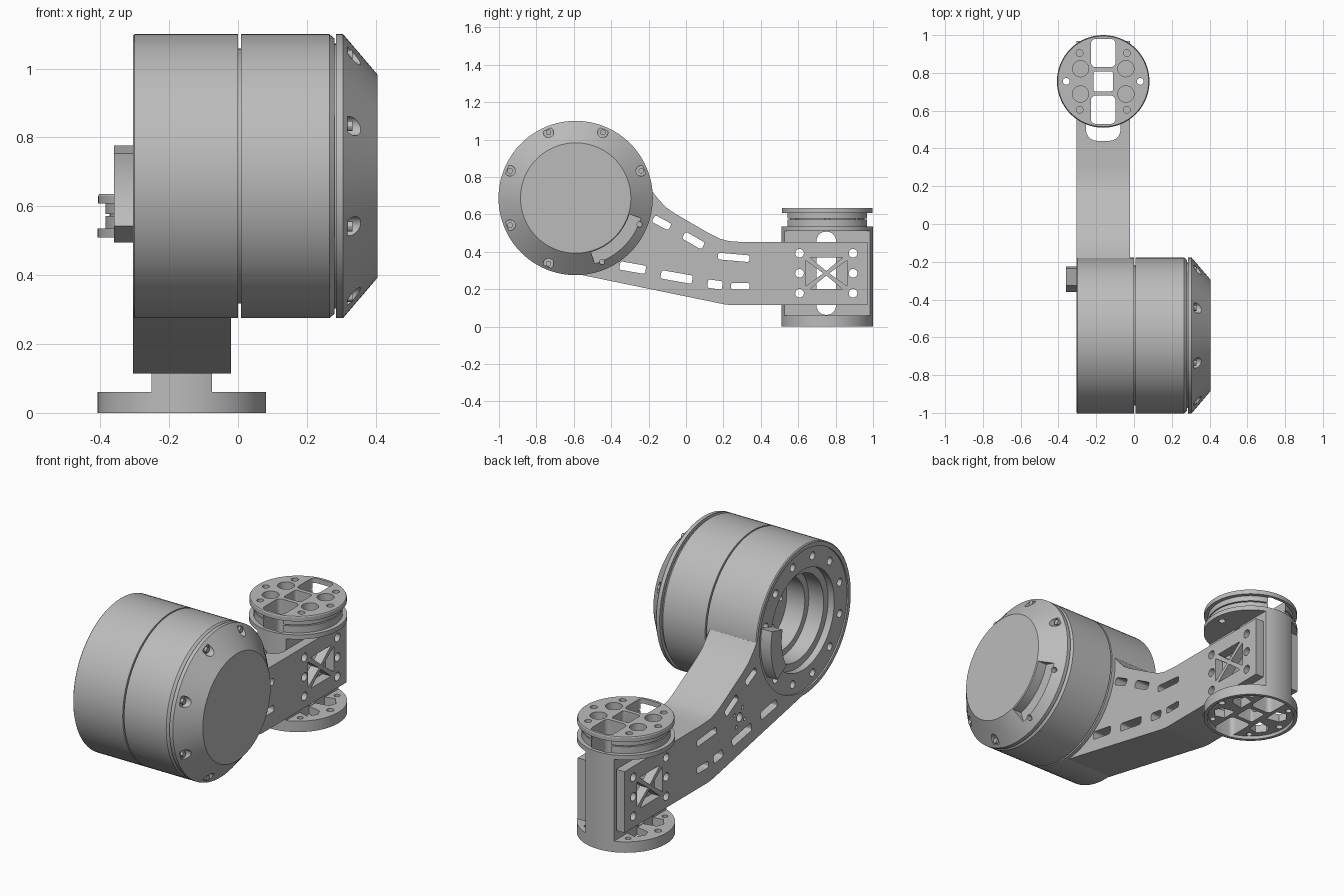
import bpy, bmesh
from math import sin, cos, radians, pi
from mathutils import Matrix, Vector

cube = bpy.data.objects.get("Cube")
if cube:
    bpy.data.objects.remove(cube, do_unlink=True)

grey = bpy.data.materials.new("machined_grey")
grey.use_nodes = True
tone = (0.5, 0.5, 0.5, 1)
grey.diffuse_color = tone
grey.node_tree.nodes["Principled BSDF"].inputs["Base Color"].default_value = tone

MY, MZ = -0.59, 0.6875      # motor axis
CX, CY = -0.163, 0.755      # column axis


def finish(name, bm):
    bmesh.ops.recalc_face_normals(bm, faces=bm.faces)
    mesh = bpy.data.meshes.new(name)
    bm.to_mesh(mesh)
    bm.free()
    ob = bpy.data.objects.new(name, mesh)
    bpy.context.collection.objects.link(ob)
    mesh.materials.append(grey)
    return ob


def polar(a, r, c=(MY, MZ)):
    return c[0] + r * cos(radians(a)), c[1] + r * sin(radians(a))


def circle(c, r, n=24):
    return [polar(360 * i / n, r, c) for i in range(n)]


def arc(a, b, r, c=(MY, MZ), n=16):
    return [polar(a + (b - a) * i / n, r, c) for i in range(n + 1)]


def sector(a, b, r0, r1, c=(MY, MZ)):
    return arc(a, b, r1, c) + arc(b, a, r0, c)


def slot(c, w, h, r, tilt=0):
    """Rounded rectangle, turned by tilt degrees."""
    pts = []
    for k, (sx, sy) in enumerate([(1, 1), (-1, 1), (-1, -1), (1, -1)]):
        pts += arc(90 * k, 90 * k + 90, r, (sx * (w / 2 - r), sy * (h / 2 - r)), 5)
    t = radians(tilt)
    return [(c[0] + u * cos(t) - v * sin(t), c[1] + u * sin(t) + v * cos(t)) for u, v in pts]


def prisms(name, shapes, axis, lo, hi):
    """Extrude flat outlines along x (outline in y, z) or z (outline in x, y)."""
    bm = bmesh.new()
    for pts in shapes:
        rows = []
        for d in (lo, hi):
            rows.append([bm.verts.new((d, u, v) if axis == "x" else (u, v, d)) for u, v in pts])
        bm.faces.new(rows[0])
        bm.faces.new(rows[1])
        for i in range(len(pts)):
            j = (i + 1) % len(pts)
            bm.faces.new((rows[0][i], rows[0][j], rows[1][j], rows[1][i]))
    return finish(name, bm)


def lathe(name, profile, axis, steps=96):
    """Turn a (distance along axis, radius) profile into a solid."""
    bm = bmesh.new()
    verts = [bm.verts.new((r, 0, d)) for d, r in profile]
    edges = [bm.edges.new(p) for p in zip(verts, verts[1:])]
    bmesh.ops.spin(bm, geom=verts + edges, cent=(0, 0, 0), axis=(0, 0, 1),
                   angle=2 * pi, steps=steps, use_duplicate=False)
    bmesh.ops.remove_doubles(bm, verts=bm.verts, dist=1e-5)
    if axis == "x":
        m = Matrix.Translation((0, MY, MZ)) @ Matrix.Rotation(pi / 2, 4, "Y")
    else:
        m = Matrix.Translation((CX, CY, 0))
    bmesh.ops.transform(bm, matrix=m, verts=bm.verts)
    return finish(name, bm)


def cut(target, shapes, axis, lo, hi):
    cutter = prisms("cutter", shapes, axis, lo, hi)
    cutter.hide_render = True
    mod = target.modifiers.new("cut", "BOOLEAN")
    mod.operation, mod.solver, mod.object = "DIFFERENCE", "EXACT", cutter
    bpy.context.view_layer.objects.active = target
    bpy.ops.object.modifier_apply(modifier=mod.name)
    bpy.data.objects.remove(cutter, do_unlink=True)


# Motor housing with stepped bore on one side and conical cap on the other
housing = lathe("motor_housing", [
    (-.06, 0), (-.06, .2), (-.17, .2), (-.17, .235), (-.26, .235), (-.26, .275),
    (-.297, .275), (-.297, .385), (-.305, .385), (-.305, .407), (-.3, .4125),
    (0, .4125), (0, .37), (.008, .37), (.008, .4125), (.265, .4125), (.28, .4),
    (.28, .385), (.285, .385), (.285, .4125), (.305, .4125), (.405, .295), (.405, 0)], "x")
cap_bolts = [22.5 + 45 * k for k in range(8)]
cut(housing, [sector(-74, -17, .3, .45)], "x", .345, .5)
cut(housing, [circle(polar(a, .38), .028) for a in cap_bolts if a not in (292.5, 337.5)], "x", .318, .5)
cut(housing, [circle(polar(a, .37), .014) for a in (292.5, 337.5)], "x", .315, .5)
cut(housing, [circle(polar(30 * k + 15, .333), .021) for k in range(12)], "x", -.4, -.27)
cut(housing, [circle(polar(60 * k, .15), .013) for k in range(6)], "x", -.1, -.045)
prisms("cap_bolt_heads", [circle(polar(a, .38), .015, 12) for a in cap_bolts
                          if a not in (292.5, 337.5)], "x", .31, .332)

# Cable connector on the bore ring
prisms("connector", [sector(-32, 14, .272, .365)], "x", -.36, -.29)

# Arm, forked around the column
outline = [(-.15, .685), (-.11, .64), (-.06, .605), (.13, .495), (.18, .47), (.23, .457),
           (.3, .452), (.97, .452), (.97, .115), (.24, .115), (.2, .12)]
arm = prisms("arm", [outline + arc(-100, 8, .397)], "x", -.305, -.02)
cut(arm, [slot((CX, .84), .184, .8, .06)], "z", 0, .6)
cut(arm, [slot((-.13, .555), .1, .04, .012, -28), slot((.04, .46), .12, .042, .012, -30),
          slot((.255, .37), .17, .036, .012, -5), slot((-.285, .315), .14, .045, .012, -10),
          slot((-.05, .265), .17, .045, .012, -10), slot((.155, .225), .08, .045, .012, -8),
          slot((.29, .215), .1, .036, .012)], "x", -.4, .1)
cut(arm, [circle((-.03, .37), .024)] + [circle(polar(90 * k + 30, .052, (-.03, .37)), .01, 12)
                                        for k in range(4)], "x", -.4, -.25)

# Screw holes and cross-braced window in the fork plates
PY, PZ = .75, .285
screws = [circle((PY + s * .143, PZ + k * .107), .023) for s in (-1, 1) for k in (-1, 0, 1)]
window = []
for s in (-1, 1):
    window.append([(PY - .088, PZ + s * .085), (PY + .088, PZ + s * .085), (PY, PZ + s * .012)])
    window.append([(PY + s * .112, PZ - .07), (PY + s * .112, PZ + .07), (PY + s * .016, PZ)])
cut(arm, screws + window, "x", -.4, .1)

# Column with base flange, side flats and grooved head
column = lathe("column", [
    (.015, 0), (.015, .222), (0, .227), (0, .245), (.06, .245), (.535, .245), (.535, .222),
    (.572, .222), (.572, .21), (.578, .21), (.578, .222), (.608, .222), (.608, .243),
    (.63, .243), (.635, .24), (.635, 0)], "z")
for s in (-1, 1):
    cut(column, [slot((CX + s * .2875, CY), .4, .7, .01)], "z", .06, .51)
cut(column, [slot((CX, CY), .105, .105, .012), slot((CX, CY + .15), .13, .15, .025),
             slot((CX, CY - .15), .13, .15, .025)]
    + [circle((CX + s * .196, CY), .018) for s in (-1, 1)], "z", -.1, .8)
corners = [(s, t) for s in (-1, 1) for t in (-1, 1)]
cut(column, [circle((CX + s * .12, CY + t * .067), .043) for s, t in corners]
    + [circle((CX + s * .125, CY + t * .15), .018) for s, t in corners], "z", .55, .8)
cut(column, [[(CX + s * .085, CY + t * .025), (CX + s * .16, CY + t * .04),
              (CX + s * .175, CY + t * .08), (CX + s * .14, CY + t * .125),
              (CX + s * .085, CY + t * .11)] for s, t in corners]
    + [circle((CX + s * .125, CY + t * .16), .015) for s, t in corners], "z", -.1, .07)
cut(column, [slot((PY, .285), .105, .445, .05)] + screws, "x", -.6, .3)

# Smooth round surfaces, keep edges crisp
bpy.ops.object.select_all(action="DESELECT")
for ob in bpy.context.scene.objects:
    if ob.type == "MESH":
        ob.select_set(True)
        bpy.context.view_layer.objects.active = ob
bpy.ops.object.shade_smooth_by_angle(angle=radians(30))
